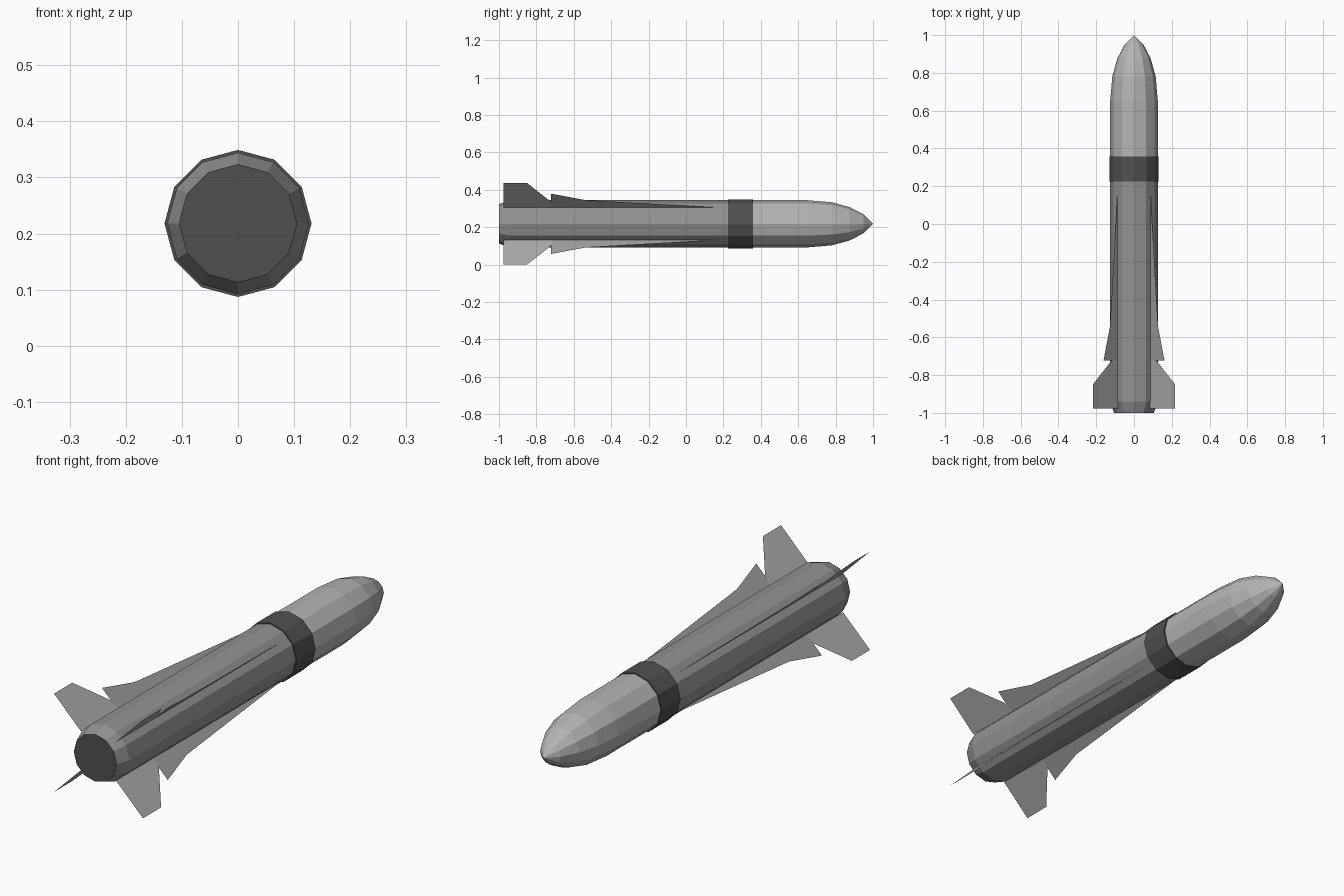
import bpy, bmesh, math
from math import sin, cos, pi

if "Cube" in bpy.data.objects:
    bpy.data.objects.remove(bpy.data.objects["Cube"])

CZ = 0.218      # height of the missile axis
SIDES = 12


def material(name, v):
    m = bpy.data.materials.new(name)
    m.diffuse_color = (v, v, v, 1)
    m.use_nodes = True
    m.node_tree.nodes["Principled BSDF"].inputs["Base Color"].default_value = m.diffuse_color
    return m


def finish(name, bm, mat):
    me = bpy.data.meshes.new(name)
    bm.to_mesh(me)
    bm.free()
    ob = bpy.data.objects.new(name, me)
    bpy.context.collection.objects.link(ob)
    me.materials.append(mat)
    return ob


def lathe(name, profile, mat):
    """Spin a (y, radius) profile around the long axis, front to back outward-facing."""
    bm = bmesh.new()
    rings = []
    for y, r in profile:
        n = SIDES if r > 0 else 1
        rings.append([bm.verts.new((r * sin(2 * pi * i / SIDES), y,
                                    CZ + r * cos(2 * pi * i / SIDES)))
                      for i in range(n)])
    for a, b in zip(rings, rings[1:]):
        for i in range(SIDES):
            j = (i + 1) % SIDES
            face = [b[i % len(b)], b[j % len(b)], a[j % len(a)], a[i % len(a)]]
            bm.faces.new(list(dict.fromkeys(face)))
    bm.normal_update()
    # Flip the whole strip if its side faces point at the axis
    f = max(bm.faces, key=lambda f: abs(f.normal.z))
    if f.normal.z * (f.calc_center_median().z - CZ) < 0:
        bmesh.ops.reverse_faces(bm, faces=bm.faces)
    return finish(name, bm, mat)


def fins(name, outline, mat):
    """Four thin diagonal fins; outline is (sideways offset, y)."""
    bm = bmesh.new()
    for sx, sz in ((1, 1), (-1, 1), (-1, -1), (1, -1)):
        bm.faces.new([bm.verts.new((sx * d, y, CZ + sz * d)) for d, y in outline])
    return finish(name, bm, mat)


light = material("light_grey", 0.46)
fin_grey = material("fin_grey", 0.40)
strake_grey = material("strake_grey", 0.33)
body_grey = material("body_grey", 0.29)
dark = material("dark_grey", 0.08)

# Rear body with tapered tail
lathe("rear_body", [(-1, 0.105), (-0.94, 0.126), (0.225, 0.126)], body_grey)

# Dark tail disc closing the body
bm = bmesh.new()
bm.faces.new([bm.verts.new((0.105 * sin(2 * pi * i / SIDES), -1,
                            CZ + 0.105 * cos(2 * pi * i / SIDES)))
              for i in reversed(range(SIDES))])
bm.normal_update()
if bm.faces[:][0].normal.y > 0:
    bmesh.ops.reverse_faces(bm, faces=bm.faces)
finish("tail_disc", bm, dark)

# Raised dark band
lathe("band", [(0.225, 0.125), (0.225, 0.131), (0.357, 0.131), (0.357, 0.125)], dark)

# Front body and rounded nose
lathe("nose", [(0.357, 0.126), (0.65, 0.126), (0.78, 0.115),
               (0.875, 0.089), (0.95, 0.05), (1, 0)], light)

# Tail fins and long strakes
fins("tail_fins", [(0.086, -0.977), (0.218, -0.977), (0.218, -0.85),
                   (0.12, -0.725), (0.086, -0.71)], fin_grey)
fins("long_strakes", [(0.086, -0.722), (0.161, -0.722), (0.127, -0.54),
                      (0.086, 0.19)], strake_grey)
